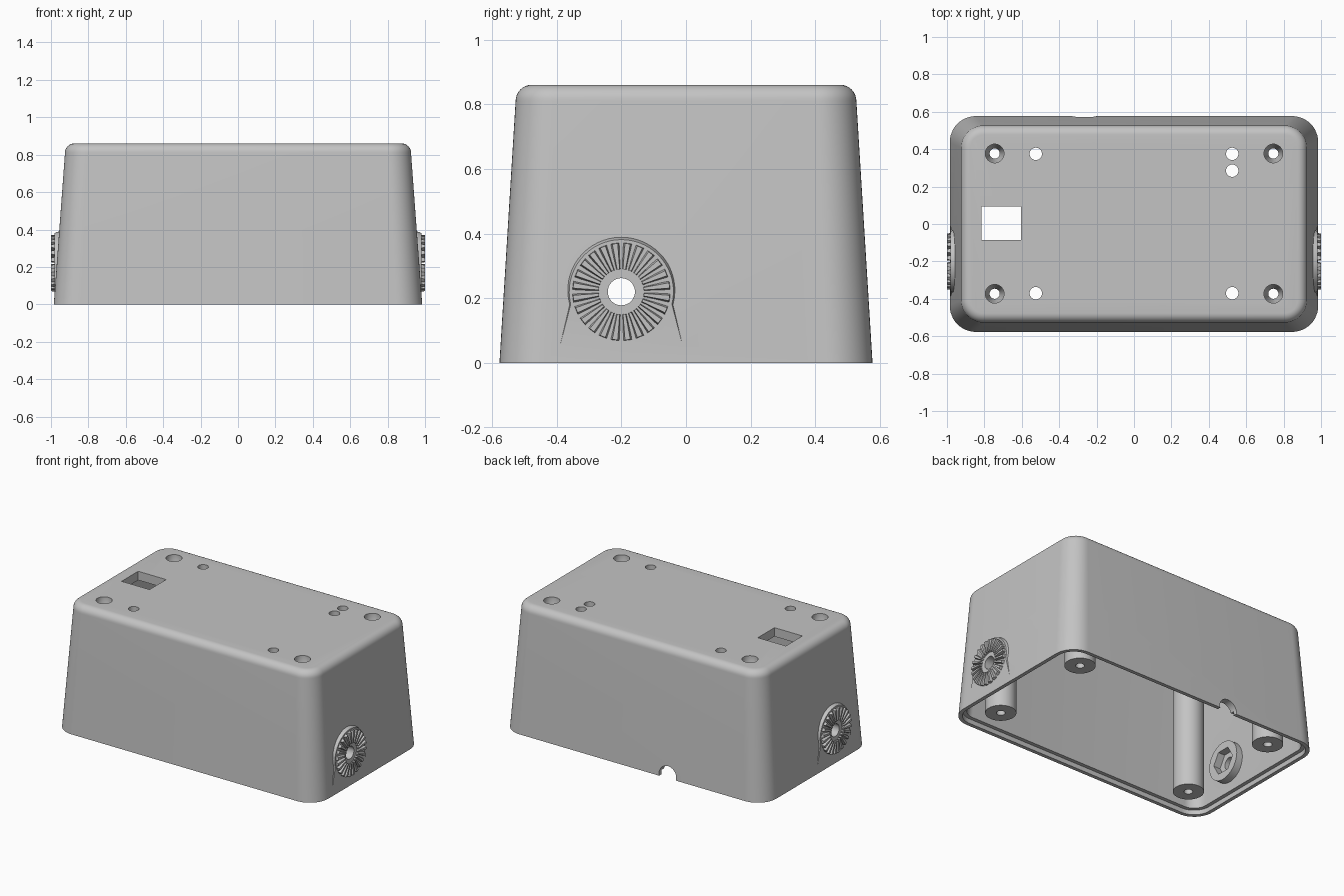
import bpy, bmesh, math
from math import sin, cos, pi, radians
from mathutils import Matrix, Vector

if "Cube" in bpy.data.objects:
    bpy.data.objects.remove(bpy.data.objects["Cube"])

grey = bpy.data.materials.new("plain grey")
grey.diffuse_color = (0.55, 0.55, 0.55, 1)
grey.use_nodes = True
grey.node_tree.nodes["Principled BSDF"].inputs["Base Color"].default_value = grey.diffuse_color


def loft(bm, rings):
    """Skin a closed solid through rings of points."""
    loops = [[bm.verts.new(p) for p in ring] for ring in rings]
    n = len(loops[0])
    for a, b in zip(loops, loops[1:]):
        for i in range(n):
            j = (i + 1) % n
            bm.faces.new((a[i], a[j], b[j], b[i]))
    bm.faces.new(loops[0][::-1])
    bm.faces.new(loops[-1])


def solid(name, *ring_sets):
    bm = bmesh.new()
    for rings in ring_sets:
        loft(bm, rings)
    bmesh.ops.recalc_face_normals(bm, faces=bm.faces)
    mesh = bpy.data.meshes.new(name)
    bm.to_mesh(mesh)
    bm.free()
    mesh.materials.append(grey)
    ob = bpy.data.objects.new(name, mesh)
    bpy.context.collection.objects.link(ob)
    return ob


def combine(target, operation, tool):
    mod = target.modifiers.new("cut", 'BOOLEAN')
    mod.operation, mod.solver, mod.object = operation, 'EXACT', tool
    bpy.ops.object.select_all(action='DESELECT')
    bpy.context.view_layer.objects.active = target
    target.select_set(True)
    bpy.ops.object.modifier_apply(modifier=mod.name)
    bpy.data.objects.remove(tool)


def round_rect(z, hx, hy, r):
    pts = []
    for k, (sx, sy) in enumerate([(1, 1), (-1, 1), (-1, -1), (1, -1)]):
        for i in range(13):
            a = pi / 2 * (k + i / 12)
            pts.append((sx * (hx - r) + r * cos(a), sy * (hy - r) + r * sin(a), z))
    return pts


def wall(z, inset):
    """Section of the tapered box, moved inwards by inset."""
    t = z / 0.81
    return round_rect(z, 0.985 - 0.06 * t - inset, 0.577 - 0.05 * t - inset, 0.14 - 0.02 * t - inset)


def circle(r, n=40):
    return [(r * cos(2 * pi * i / n), r * sin(2 * pi * i / n)) for i in range(n)]


def upright(x, y, sections):
    return [[(x + u, y + v, z) for u, v in circle(r)] for z, r in sections]


KNOB_Y, KNOB_Z = -0.2, 0.22


def sideways(side, x, outline, scale=1):
    return [(side * x, KNOB_Y + u * scale, KNOB_Z + v * scale) for u, v in outline]


# Tapered outer body with a rounded top edge
rings = [wall(0, 0), wall(0.4, 0), wall(0.81, 0)]
for i in range(1, 9):
    a = pi / 2 * i / 8
    inset = 0.05 * (1 - cos(a))
    rings.append(round_rect(0.81 + 0.05 * sin(a), 0.925 - inset, 0.527 - inset, 0.12 - inset))
case = solid("case", rings)

# Raised pads under the toothed discs, flaring downwards
arc = [radians(-14 + 208 * i / 32) for i in range(33)]
pad = [(0.168 * cos(a), 0.168 * sin(a)) for a in arc] + [(-0.203, -0.195), (0.203, -0.195)]
for side in (-1, 1):
    combine(case, 'UNION', solid("pad", [sideways(side, 0.945, pad, 1.01), sideways(side, 0.962, pad),
                                         sideways(side, 0.981, pad, 0.96)]))

# Hollow interior and stepped rim
combine(case, 'DIFFERENCE', solid("cavity", [wall(-0.05, 0.05), wall(0.8, 0.05)]))
combine(case, 'DIFFERENCE', solid("rim_step", [wall(-0.04, 0.025), wall(0.03, 0.025)]))

# Screw posts and inner nut bosses
corners = [(x, y) for x in (-0.745, 0.745) for y in (-0.373, 0.377)]
for x, y in corners:
    combine(case, 'UNION', solid("post", upright(x, y, [(0.03, 0.095), (0.83, 0.095)])))
hexagon = circle(0.088, 6)
for side in (-1, 1):
    combine(case, 'UNION', solid("nut_boss", [sideways(side, 0.875, circle(0.13)),
                                              sideways(side, 0.94, circle(0.13))]))
    combine(case, 'DIFFERENCE', solid("nut_pocket", [sideways(side, 0.8, hexagon),
                                                     sideways(side, 0.925, hexagon)]))
    combine(case, 'DIFFERENCE', solid("axle_hole", [sideways(side, 0.8, circle(0.042)),
                                                    sideways(side, 1.1, circle(0.042))]))

# Countersunk screw holes
for x, y in corners:
    profile = [(-0.1, 0.027), (0.76, 0.027), (0.82, 0.05), (0.9, 0.05)]
    combine(case, 'DIFFERENCE', solid("screw_hole", upright(x, y, profile)))

# Small round holes in the top
for x, y in [(-0.525, 0.375), (0.525, 0.375), (0.525, 0.285), (-0.525, -0.37), (0.525, -0.37)]:
    combine(case, 'DIFFERENCE', solid("small_hole", upright(x, y, [(0.7, 0.033), (0.95, 0.033)])))

# Rectangular opening in the top
window = [(-0.815, -0.085), (-0.605, -0.085), (-0.605, 0.093), (-0.815, 0.093)]
combine(case, 'DIFFERENCE', solid("window", [[(x, y, z) for x, y in window] for z in (0.7, 0.95)]))

# Cable notch in the back edge
combine(case, 'DIFFERENCE', solid("notch", [[(u - 0.265, y, v + 0.015) for u, v in circle(0.065)]
                                            for y in (0.48, 0.7)]))

# Toothed discs: radial ridges around a flat centre
TEETH = 24


def tooth_outline(angle, half, r_in, r_out):
    return [(r * cos(angle + d), r * sin(angle + d))
            for r, d in [(r_in, -half), (r_out, -half), (r_out, half), (r_in, half)]]


parts = [case]
for side, name in ((1, "left_teeth"), (-1, "right_teeth")):
    ridges = []
    for i in range(TEETH):
        a = 2 * pi * (i + 0.5) / TEETH
        ridges.append([sideways(side, 0.975, tooth_outline(a, radians(5.5), 0.07, 0.152)),
                       sideways(side, 1.0, tooth_outline(a, radians(3.2), 0.07, 0.15))])
    parts.append(solid(name, *ridges))

# Smooth curved walls, crisp edges
for ob in parts:
    bpy.ops.object.select_all(action='DESELECT')
    ob.select_set(True)
    bpy.context.view_layer.objects.active = ob
    bpy.ops.object.shade_smooth_by_angle(angle=radians(30))
